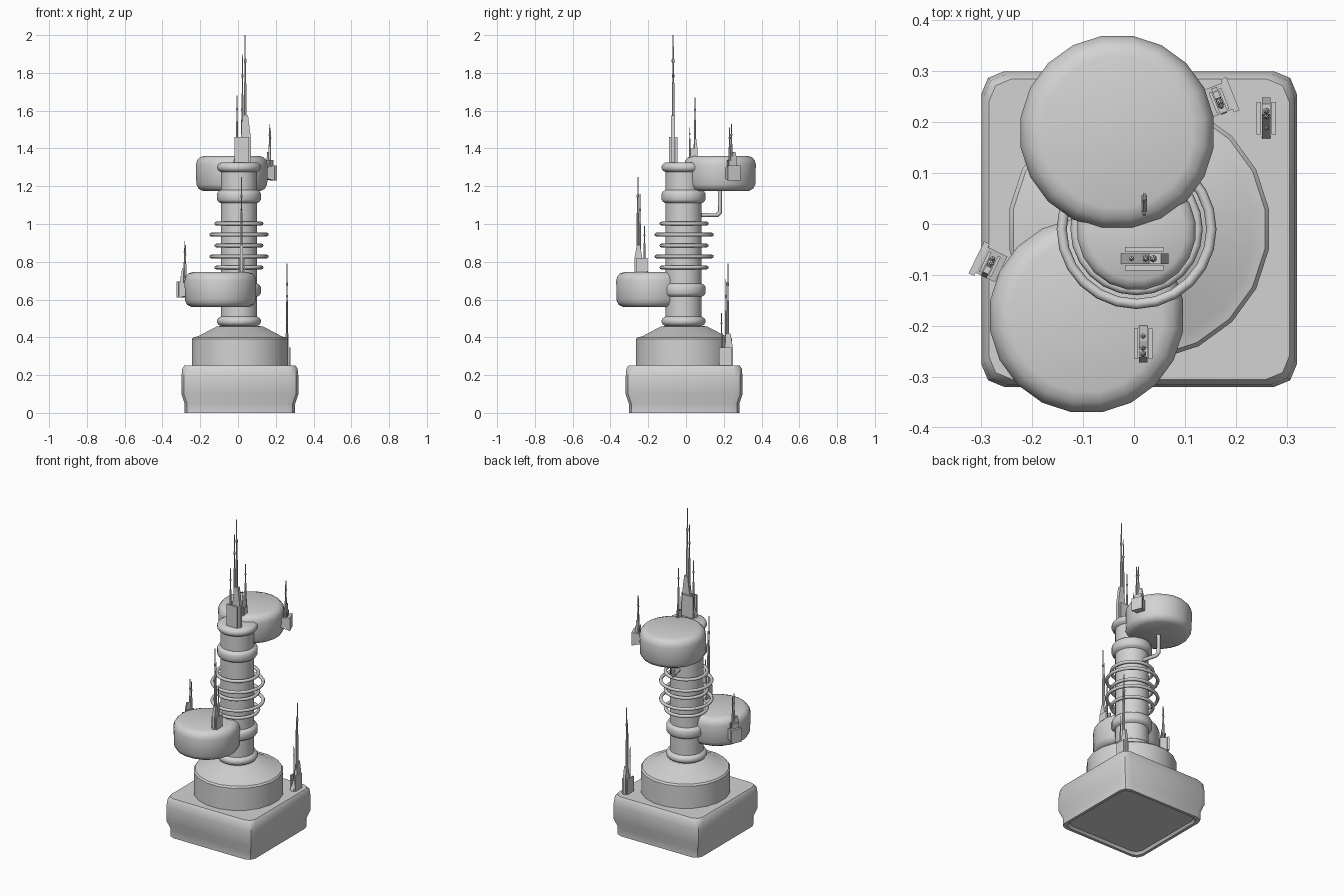
import bpy, bmesh, math
from mathutils import Matrix, Vector

if "Cube" in bpy.data.objects:
    bpy.data.objects.remove(bpy.data.objects["Cube"], do_unlink=True)

grey = bpy.data.materials.new("plain grey")
grey.use_nodes = True
grey.diffuse_color = (0.65, 0.65, 0.65, 1)
grey.node_tree.nodes["Principled BSDF"].inputs["Base Color"].default_value = (0.65, 0.65, 0.65, 1)


def finish(name, bm, smooth=35):
    bmesh.ops.recalc_face_normals(bm, faces=bm.faces)
    mesh = bpy.data.meshes.new(name)
    bm.to_mesh(mesh)
    bm.free()
    mesh.materials.append(grey)
    obj = bpy.data.objects.new(name, mesh)
    bpy.context.collection.objects.link(obj)
    if smooth:
        bpy.ops.object.select_all(action='DESELECT')
        obj.select_set(True)
        bpy.context.view_layer.objects.active = obj
        bpy.ops.object.shade_smooth_by_angle(angle=math.radians(smooth))
    return obj


def loft(bm, rings):
    """Bridge equal-sized rings of points and cap both ends."""
    rows = [[bm.verts.new(p) for p in ring] for ring in rings]
    n = len(rows[0])
    for a, b in zip(rows, rows[1:]):
        for i in range(n):
            j = (i + 1) % n
            bm.faces.new((a[i], a[j], b[j], b[i]))
    bm.faces.new(rows[0][::-1])
    bm.faces.new(rows[-1])


def circle(x, y, z, r, sides):
    steps = [2 * math.pi * (i + 0.5) / sides for i in range(sides)]
    return [(x + r * math.cos(t), y + r * math.sin(t), z) for t in steps]


def turned(name, x, y, profile, sides=20):
    bm = bmesh.new()
    loft(bm, [circle(x, y, z, r, sides) for r, z in profile])
    return finish(name, bm)


def rounded_square(half, z, radius=0.045, steps=2):
    pts = []
    for corner in range(4):
        mid = math.pi / 4 + corner * math.pi / 2
        cx = math.copysign(half - radius, math.cos(mid))
        cy = math.copysign(half - radius, math.sin(mid))
        for s in range(steps + 1):
            t = mid - math.pi / 4 + s * math.pi / 2 / steps
            pts.append((CX + cx + radius * math.cos(t), CY + cy + radius * math.sin(t), z))
    return pts


def extrude(bm, outline, v0, v1, frame):
    """Extrude an outline in the (u, z) plane from v0 to v1."""
    loft(bm, [[frame @ Vector((u, v, z)) for u, z in outline] for v in (v0, v1)])


def antenna(name, x, y, angle, length, width, z0, shoulder, peak, rods):
    """Slotted wedge foot carrying slender masts; rods are (offset, top, radius)."""
    frame = Matrix.Translation((x, y, 0)) @ Matrix.Rotation(math.radians(angle), 4, 'Z')
    h, w = length / 2, width / 2
    bm = bmesh.new()
    core = [(-h, z0), (-0.1 * h, shoulder), (0.2 * h, peak),
            (0.7 * h, peak), (h, shoulder), (h, z0)]
    extrude(bm, core, -0.45 * w, 0.45 * w, frame)
    plate = [(-0.8 * h, z0), (-0.8 * h, shoulder), (0.8 * h, shoulder), (0.8 * h, z0)]
    for side in (-1, 1):
        extrude(bm, plate, side * 0.55 * w, side * w, frame)
    finish(name + "_foot", bm, 0)

    bm = bmesh.new()
    for u, top, r in rods:
        p = frame @ Vector((u, 0, 0))
        rise = top - z0
        # stepped mast with a small collar near the tip
        steps = [(r, 0), (r, 0.62), (0.6 * r, 0.64), (0.6 * r, 0.78), (1.1 * r, 0.79),
                 (1.1 * r, 0.81), (0.5 * r, 0.82), (0.4 * r, 1)]
        loft(bm, [circle(p.x, p.y, z0 + f * rise, q, 6) for q, f in steps])
    finish(name + "_masts", bm)


def bracket(name, x, y, angle, z0, z1):
    """Box on the rim of a pod with a larger outer plate."""
    frame = Matrix.Translation((x, y, 0)) @ Matrix.Rotation(math.radians(angle), 4, 'Z')
    bm = bmesh.new()
    for u0, u1, half, inset in ((-0.03, 0.012, 0.028, 0.01), (0.012, 0.024, 0.035, 0)):
        box = [(u0, z0 + inset), (u1, z0), (u1, z1), (u0, z1 - inset)]
        extrude(bm, box, -half, half, frame)
    finish(name, bm, 0)


CX, CY = 0.01, -0.01

# Square base with a narrower plinth and a recessed underside
bm = bmesh.new()
layers = [(0.265, 0.015), (0.275, 0), (0.293, 0), (0.293, 0.05), (0.31, 0.10),
          (0.31, 0.19), (0.305, 0.235), (0.295, 0.25)]
loft(bm, [rounded_square(half, z) for half, z in layers])
finish("base", bm)

# Drum with conical roof
turned("drum", CX, CY, [(0.258, 0.24), (0.258, 0.39), (0.25, 0.40), (0.225, 0.405),
                        (0.125, 0.457), (0.10, 0.46)])

# Column with four swollen collars
profile = [(0.097, 0.45)]
for low, high in ((0.46, 0.51), (0.615, 0.685), (1.11, 1.18), (1.275, 1.325)):
    profile += [(0.097, low), (0.111, low + 0.008), (0.117, low + 0.018),
                (0.117, high - 0.018), (0.111, high - 0.008), (0.097, high)]
turned("column", 0.005, -0.013, profile)

# Coil rings alternating between two radii
for i in range(5):
    bpy.ops.mesh.primitive_torus_add(location=(0.005, -0.01, 0.77 + 0.058 * i),
                                     major_radius=(0.12, 0.147)[i % 2], minor_radius=0.01,
                                     major_segments=24, minor_segments=8)
    ring = bpy.context.object
    ring.name = "coil_ring_%d" % (i + 1)
    ring.data.materials.append(grey)
    bpy.ops.object.shade_smooth_by_angle(angle=math.radians(50))

# Two round pods
for name, x, y, z in (("upper_pod", -0.033, 0.18, 1.175), ("lower_pod", -0.093, -0.18, 0.56)):
    turned(name, x, y, [(0.155, z), (0.178, z + 0.012), (0.19, z + 0.035), (0.192, z + 0.14),
                        (0.186, z + 0.162), (0.172, z + 0.178), (0.15, z + 0.185)])

# Bent pipe from the column to the underside of the upper pod
curve = bpy.data.curves.new("pod_pipe", 'CURVE')
curve.dimensions = '3D'
curve.bevel_depth = 0.012
curve.bevel_resolution = 1
curve.use_fill_caps = True
path = [(0, 0.06, 1.047), (-0.028, 0.165, 1.047), (-0.033, 0.18, 1.062), (-0.033, 0.18, 1.19)]
spline = curve.splines.new('POLY')
spline.points.add(len(path) - 1)
for point, co in zip(spline.points, path):
    point.co = (*co, 1)
curve.materials.append(grey)
bpy.context.collection.objects.link(bpy.data.objects.new("pod_pipe", curve))

# Antennas on the column, base and pods
antenna("top_antenna", 0.02, -0.068, 0, 0.095, 0.046, 1.32, 1.46, 1.575,
        [(0.018, 2.0, 0.007), (0.003, 1.9, 0.006), (-0.025, 1.68, 0.005)])
antenna("base_antenna", 0.26, 0.208, 90, 0.08, 0.038, 0.25, 0.345, 0.42,
        [(0.014, 0.79, 0.006), (0.003, 0.71, 0.005), (-0.02, 0.53, 0.004)])
antenna("lower_pod_antenna", 0.018, -0.235, -90, 0.075, 0.036, 0.74, 0.82, 0.885,
        [(0.02, 1.25, 0.006), (0.009, 1.16, 0.005), (-0.015, 0.99, 0.005)])
antenna("upper_pod_antenna", 0.02, 0.04, 90, 0.042, 0.012, 1.35, 1.40, 1.45,
        [(0.007, 1.67, 0.005), (-0.02, 1.51, 0.004)])

# Rim brackets with short antennas
bracket("upper_pod_bracket", 0.172, 0.247, 22, 1.23, 1.31)
antenna("upper_rim_antenna", 0.167, 0.242, 112, 0.055, 0.026, 1.24, 1.34, 1.38,
        [(-0.002, 1.53, 0.006), (-0.012, 1.51, 0.005)])
bracket("lower_pod_bracket", -0.288, -0.076, 154, 0.61, 0.695)
antenna("lower_rim_antenna", -0.283, -0.079, 244, 0.055, 0.026, 0.62, 0.725, 0.765,
        [(-0.002, 0.91, 0.006), (-0.012, 0.89, 0.005)])
